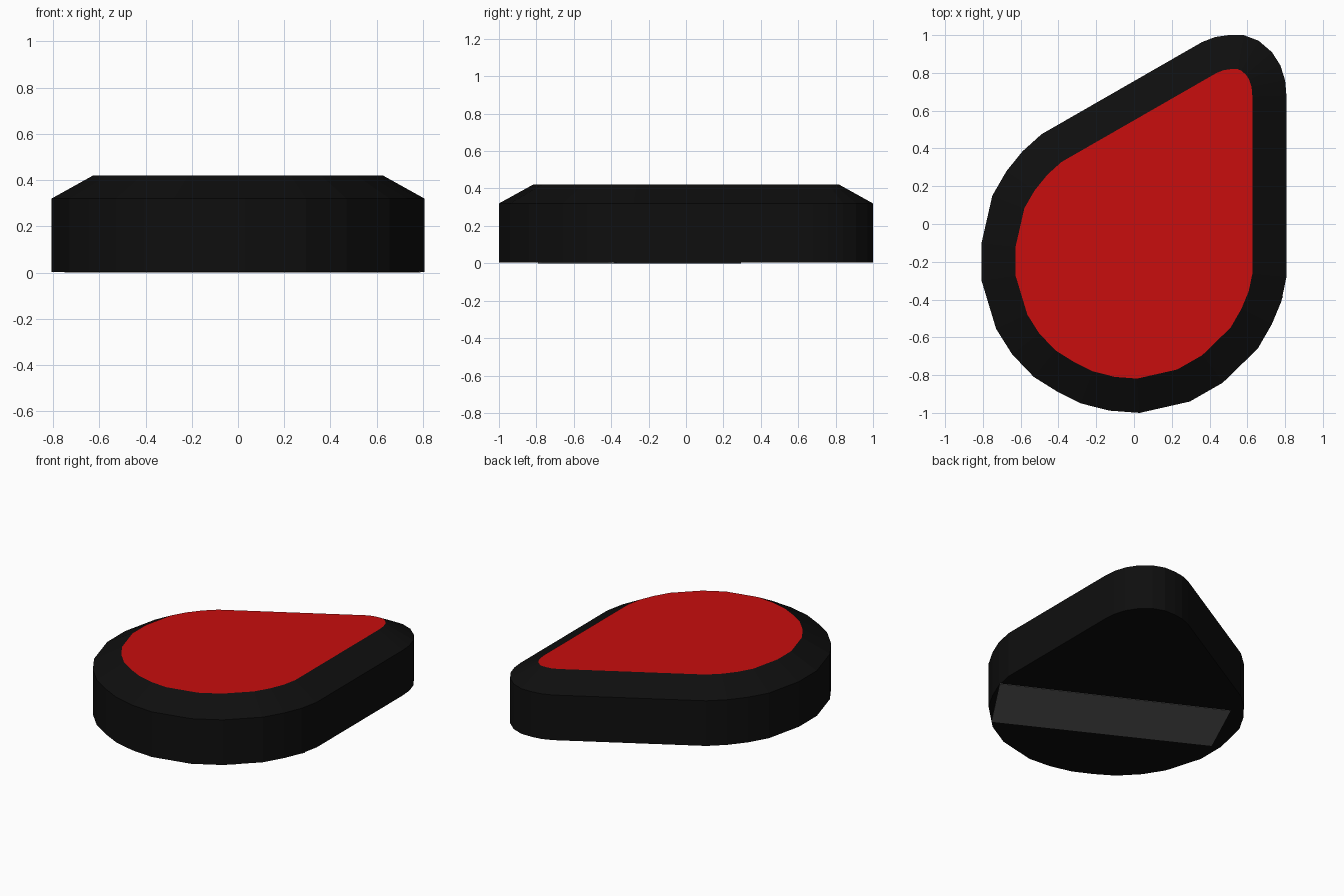
import bpy, bmesh
from mathutils import Vector

if "Cube" in bpy.data.objects:
    bpy.data.objects.remove(bpy.data.objects["Cube"])

def material(name, rgb):
    m = bpy.data.materials.new(name)
    m.diffuse_color = (*rgb, 1)
    m.use_nodes = True
    m.node_tree.nodes["Principled BSDF"].inputs["Base Color"].default_value = m.diffuse_color
    return m

black = material("black", (0.0045, 0.0045, 0.0045))
red = material("red", (0.58, 0.004, 0.004))
grey = material("grey", (0.13, 0.13, 0.13))

def loft(name, rings, mats):
    """Stack of (outline, height) rings, capped at both ends."""
    bm = bmesh.new()
    loops = [[bm.verts.new((p[0], p[1], z)) for p in pts] for pts, z in rings]
    n = len(loops[0])
    for a, b in zip(loops, loops[1:]):
        for i in range(n):
            j = (i + 1) % n
            bm.faces.new((a[i], a[j], b[j], b[i]))
    bm.faces.new(loops[0])
    top = bm.faces.new(loops[-1])
    top.material_index = len(mats) - 1
    bmesh.ops.recalc_face_normals(bm, faces=bm.faces)
    me = bpy.data.meshes.new(name)
    bm.to_mesh(me)
    bm.free()
    for m in mats:
        me.materials.append(m)
    ob = bpy.data.objects.new(name, me)
    bpy.context.collection.objects.link(ob)
    return ob

def inset(pts, d):
    """Mitred inward offset of a clockwise outline."""
    out = []
    for i, p in enumerate(pts):
        e1 = (p - pts[i - 1]).normalized()
        e2 = (pts[(i + 1) % len(pts)] - p).normalized()
        n1, n2 = Vector((e1.y, -e1.x)), Vector((e2.y, -e2.x))
        out.append(p + (n1 + n2) * d / (1 + n1.dot(n2)))
    return out

# Teardrop outline, clockwise from the tip
outline = [Vector(p) for p in (
    (0.50, 1.0), (0.58, 1.0), (0.66, 0.97), (0.73, 0.91), (0.775, 0.84),
    (0.80, 0.76), (0.807, 0.68), (0.807, -0.28), (0.78, -0.41), (0.73, -0.53),
    (0.655, -0.66), (0.47, -0.84), (0.295, -0.94), (0.03, -1.0),
    (-0.13, -0.988), (-0.28, -0.95), (-0.41, -0.885), (-0.53, -0.81),
    (-0.645, -0.69), (-0.73, -0.555), (-0.807, -0.30), (-0.807, -0.10),
    (-0.75, 0.15), (-0.675, 0.28), (-0.59, 0.385), (-0.49, 0.475),
    (0.36, 0.963), (0.43, 0.99))]

# Body with chamfered rim and red top face
loft("body", [(outline, 0.003), (outline, 0.32), (inset(outline, 0.18), 0.42)],
     [black, red])

# Grey strip across the underside
strip = [(0.79, -0.385), (0.52, -0.79), (-0.75, -0.125), (-0.555, 0.295)]
loft("underside_strip", [(strip, 0.0), (strip, 0.006)], [grey])
